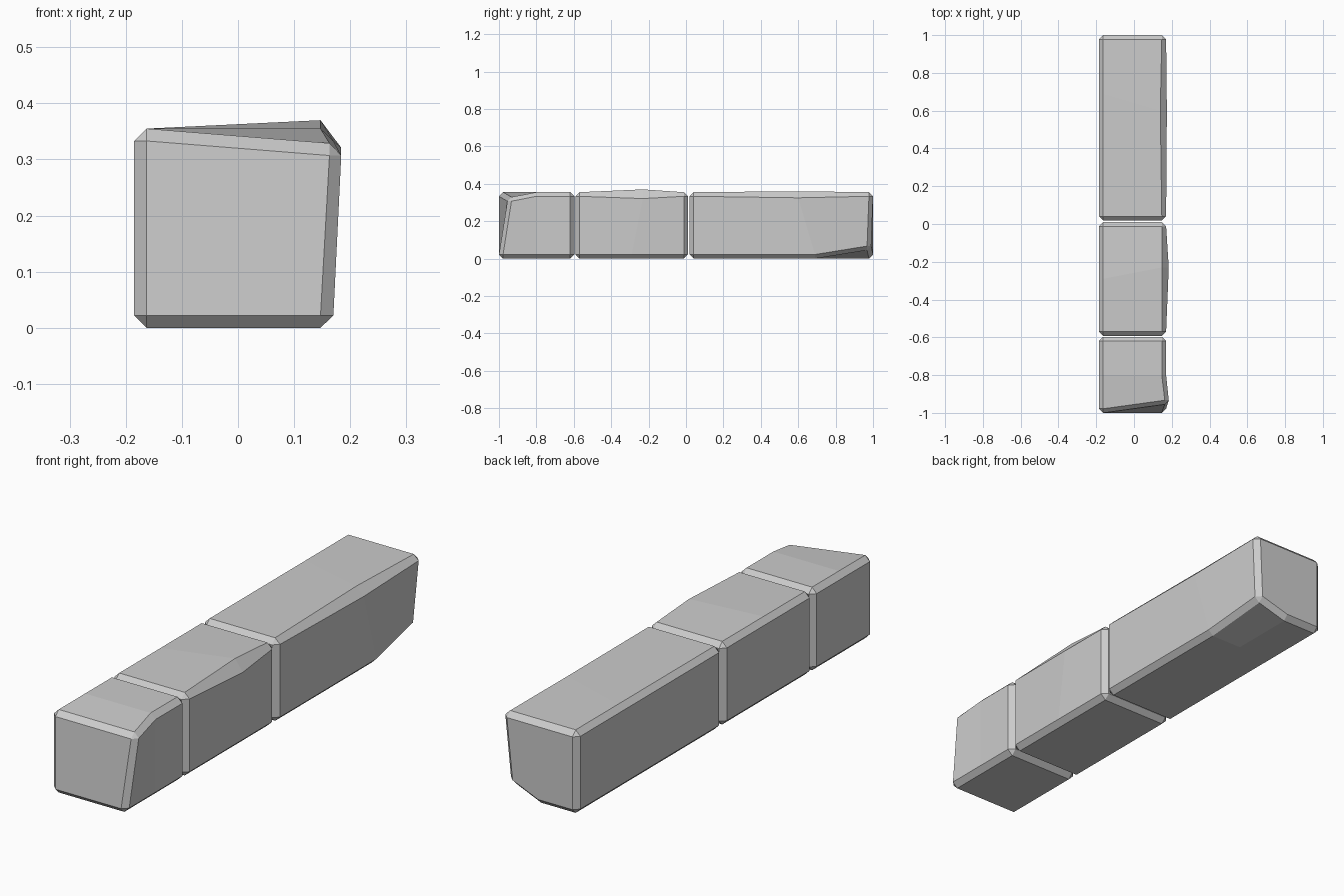
import bpy
import bmesh

if "Cube" in bpy.data.objects:
    bpy.data.objects.remove(bpy.data.objects["Cube"])

C = 0.022  # chamfer size

# Chamfered cross-section (x, z), counter-clockwise from bottom left
SECTION = [(-.163, 0), (0, 0), (.147, 0), (.17, .022), (.17, .333),
           (.147, .355), (-.163, .355), (-.185, .333), (-.185, .022)]
# Same section pulled in to the end cap; paired points are welded later
CAP = [(min(max(x, -.163), .147), min(max(z, .022), .333)) for x, z in SECTION]


def stone_block(name, y0, y1, cut, chips):
    """Chamfered block along y; chips = {(ring, point): (dx, dy, dz)}."""
    stations = [(y0, CAP), (y0 + C, SECTION), (cut, SECTION),
                (y1 - C, SECTION), (y1, CAP)]
    bm = bmesh.new()
    rings = []
    for r, (y, pts) in enumerate(stations):
        ring = []
        for i, (x, z) in enumerate(pts):
            dx, dy, dz = chips.get((r, i), (0, 0, 0))
            ring.append(bm.verts.new((x + dx, y + dy, z + dz)))
        rings.append(ring)
    n = len(SECTION)
    for a, b in zip(rings, rings[1:]):
        for i in range(n):
            j = (i + 1) % n
            bm.faces.new((a[i], a[j], b[j], b[i]))
    bm.faces.new(rings[0][::-1])
    bm.faces.new(rings[-1])
    bmesh.ops.remove_doubles(bm, verts=bm.verts[:], dist=0.0005)
    bmesh.ops.recalc_face_normals(bm, faces=bm.faces[:])
    mesh = bpy.data.meshes.new(name)
    bm.to_mesh(mesh)
    bm.free()
    obj = bpy.data.objects.new(name, mesh)
    bpy.context.collection.objects.link(obj)
    return obj


# Front block: top right front corner worn back and down
worn = (.016, .045, -.026)
stone_block("front_block", -1.0, -.597, -.80,
            {(0, 4): worn, (0, 5): worn, (1, 4): (.014, .045, -.026), (1, 5): worn})

# Middle block: top right edge bulges at its centre
stone_block("middle_block", -.592, .01, -.29,
            {(2, 4): (.014, .06, -.012), (2, 5): (0, .06, .015)})

# Long back block: slight bulge on top, bottom right back corner chipped
chip = (-.02, -.01, .045)
stone_block("back_block", .019, 1.0, .69,
            {(2, 4): (.004, -.09, -.008), (2, 5): (-.008, -.09, .005),
             (3, 2): chip, (3, 3): chip, (4, 2): chip, (4, 3): chip})
